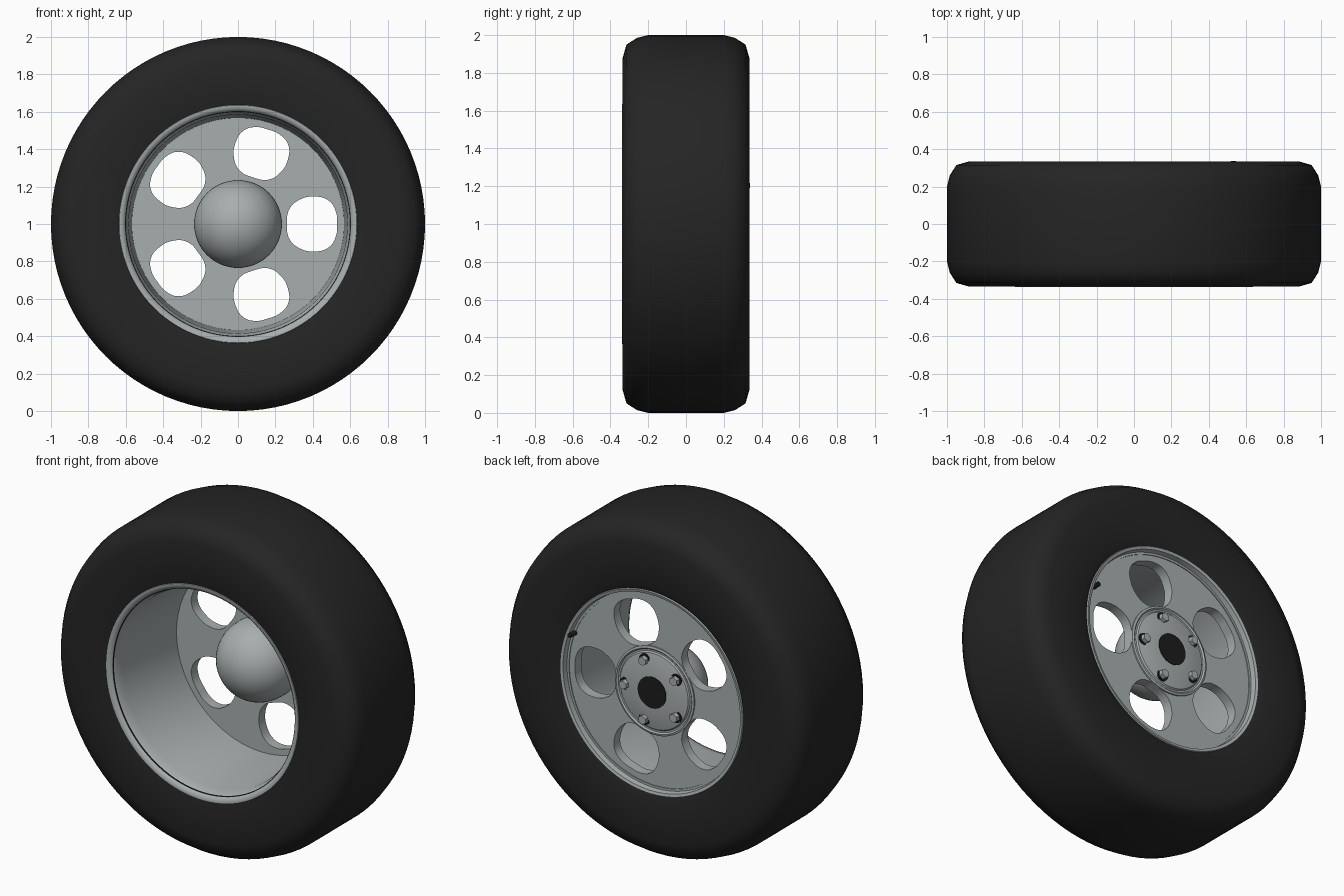
import bpy
import math
from math import cos, sin, tau

cube = bpy.data.objects.get("Cube")
if cube:
    bpy.data.objects.remove(cube)


def material(name, r, g, b):
    m = bpy.data.materials.new(name)
    m.use_nodes = True
    m.diffuse_color = (r, g, b, 1)
    m.node_tree.nodes["Principled BSDF"].inputs["Base Color"].default_value = (r, g, b, 1)
    return m


rubber = material("black rubber", 0.018, 0.018, 0.018)
metal = material("grey metal", 0.39, 0.425, 0.425)
dark = material("dark cap", 0.012, 0.012, 0.012)


def finish(obj, mat, angle=35):
    obj.data.materials.clear()
    obj.data.materials.append(mat)
    bpy.ops.object.select_all(action="DESELECT")
    obj.select_set(True)
    bpy.context.view_layer.objects.active = obj
    bpy.ops.object.shade_smooth_by_angle(angle=math.radians(angle))


def lathe(name, profile, mat, closed=False, sides=96, angle=35):
    """Turn (radius, y) points about the axle; radius 0 makes a pole."""
    verts, rings, faces = [], [], []
    for r, y in profile:
        start = len(verts)
        count = sides if r > 0 else 1
        verts += [(r * cos(tau * i / sides), y, 1 + r * sin(tau * i / sides))
                  for i in range(count)]
        rings.append([start + i % count for i in range(sides)])
    pairs = list(zip(rings, rings[1:]))
    if closed:
        pairs.append((rings[-1], rings[0]))
    for a, b in pairs:
        for i in range(sides):
            j = (i + 1) % sides
            quad = dict.fromkeys((a[i], a[j], b[j], b[i]))
            faces.append(tuple(quad))
    mesh = bpy.data.meshes.new(name)
    mesh.from_pydata(verts, [], faces)
    obj = bpy.data.objects.new(name, mesh)
    bpy.context.collection.objects.link(obj)
    bpy.context.view_layer.objects.active = obj
    obj.select_set(True)
    bpy.ops.object.mode_set(mode="EDIT")
    bpy.ops.mesh.select_all(action="SELECT")
    bpy.ops.mesh.normals_make_consistent(inside=False)
    bpy.ops.object.mode_set(mode="OBJECT")
    finish(obj, mat, angle)
    return obj


def cylinder(name, radius, y0, y1, at_radius, angle, mat, sides, tip=None):
    bpy.ops.mesh.primitive_cone_add(
        vertices=sides, radius1=radius, radius2=radius if tip is None else tip,
        depth=y1 - y0, rotation=(-tau / 4, 0, 0),
        location=(at_radius * cos(angle), (y0 + y1) / 2, 1 + at_radius * sin(angle)))
    obj = bpy.context.object
    obj.name = name
    finish(obj, mat, 30)
    return obj


# Tyre: half section mirrored across the wheel's middle plane
half = [(0.6, 0.32), (0.64, 0.335), (0.88, 0.335), (0.95, 0.315), (0.985, 0.26), (1.0, 0.2)]
lathe("tyre", [(r, -y) for r, y in half] + half[::-1], rubber, closed=True, angle=50)

# Rim barrel with a rolled front lip and a thin back lip
lathe("rim", [(0.61, -0.3), (0.64, -0.325), (0.635, -0.338), (0.62, -0.338),
              (0.605, -0.325), (0.594, -0.30), (0.585, -0.26), (0.567, 0.22),
              (0.567, 0.295), (0.58, 0.295), (0.585, 0.325), (0.602, 0.33),
              (0.61, 0.31)], metal, closed=True, angle=50)

# Wheel disc with five rounded openings
curve = bpy.data.curves.new("wheel_disc", "CURVE")
curve.dimensions = "2D"
curve.fill_mode = "BOTH"
curve.extrude = 0.03
curve.resolution_u = 6


def outline(points):
    s = curve.splines.new("BEZIER")
    s.bezier_points.add(len(points) - 1)
    for p, (x, y) in zip(s.bezier_points, points):
        p.co = (x, y, 0)
        p.handle_left_type = p.handle_right_type = "AUTO"
    s.use_cyclic_u = True


side = [(0.275, 0.08), (0.33, 0.13), (0.41, 0.147), (0.485, 0.125), (0.522, 0.07)]
opening = [(0.262, 0)] + side + [(0.53, 0)] + [(x, -y) for x, y in side[::-1]]
outline([(0.575 * cos(tau * i / 16), 0.575 * sin(tau * i / 16)) for i in range(16)])
for k in range(5):
    c, s = cos(tau * k / 5), sin(tau * k / 5)
    outline([(x * c - y * s, x * s + y * c) for x, y in opening])
disc = bpy.data.objects.new("wheel_disc", curve)
bpy.context.collection.objects.link(disc)
disc.location = (0, 0.26, 1)
disc.rotation_euler = (tau / 4, 0, 0)
bpy.ops.object.select_all(action="DESELECT")
disc.select_set(True)
bpy.context.view_layer.objects.active = disc
bpy.ops.object.convert(target="MESH")
finish(bpy.context.object, metal)

# Hub: domed housing inside, shallow bolt plate outside
steps = [tau / 4 * i / 12 for i in range(13)]
lathe("hub_dome", [(0.235 * sin(a) if a else 0, 0.2 - 0.235 * cos(a)) for a in steps]
      + [(0.235, 0.24)], metal, sides=64)
lathe("hub_plate", [(0.262, 0.28), (0.262, 0.298), (0.25, 0.302), (0.242, 0.294),
                    (0.232, 0.294), (0.225, 0.302), (0.17, 0.314), (0.09, 0.32),
                    (0, 0.32)], metal, sides=64)
cylinder("centre_cap", 0.093, 0.3, 0.324, 0, 0, dark, 48)

# Wheel nuts, one in line with each opening
for k in range(5):
    a = tau * k / 5
    cylinder(f"nut_seat_{k + 1}", 0.036, 0.29, 0.312, 0.185, a, dark, 24)
    cylinder(f"wheel_nut_{k + 1}", 0.029, 0.3, 0.335, 0.185, a, metal, 6, 0.026)

# Tyre valve
cylinder("valve_stem", 0.016, 0.28, 0.325, 0.57, math.radians(21), dark, 16, 0.012)
cylinder("valve_cap", 0.014, 0.322, 0.338, 0.57, math.radians(21), dark, 16)
